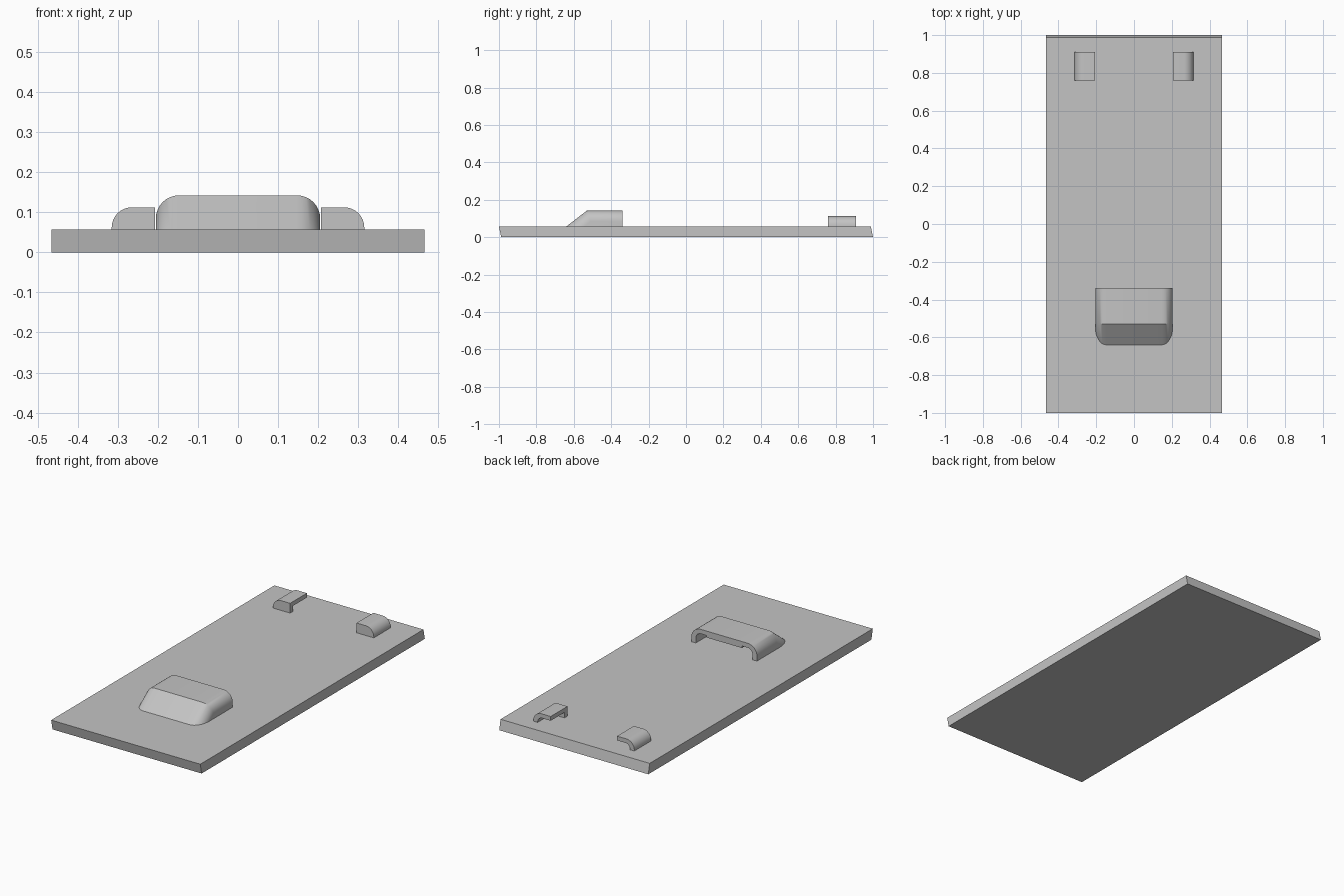
import bpy, bmesh, math

old = bpy.data.objects.get("Cube")
if old:
    bpy.data.objects.remove(old, do_unlink=True)

grey = bpy.data.materials.new("plain grey")
grey.use_nodes = True
colour = (0.55, 0.55, 0.55, 1)
grey.diffuse_color = colour
grey.node_tree.nodes["Principled BSDF"].inputs["Base Color"].default_value = colour

DECK = 0.057


def block(name, x, y, z, lean_front=0.0, lean_back=0.0, radius=0.0, rounded=()):
    """Box whose top front/back edges shift in y; rounded lists (side, edge) pairs."""
    bm = bmesh.new()
    grid = {}
    for i in (0, 1):
        for j in (0, 1):
            for k in (0, 1):
                shift = (lean_back if j else lean_front) * k
                grid[i, j, k] = bm.verts.new((x[i], y[j] + shift, z[k]))
    for axis in range(3):
        for end in (0, 1):
            ring = []
            for a, b in ((0, 0), (1, 0), (1, 1), (0, 1)):
                key = [a, b]
                key.insert(axis, end)
                ring.append(grid[tuple(key)])
            bm.faces.new(ring)
    bmesh.ops.recalc_face_normals(bm, faces=bm.faces)
    edges = []
    for i, kind in rounded:
        pair = (grid[i, 0, 1], grid[i, 1, 1] if kind == "top" else grid[i, 0, 0])
        edges.append(bm.edges.get(pair))
    if edges:
        bmesh.ops.bevel(bm, geom=edges, offset=radius, segments=8,
                        profile=0.5, affect='EDGES')
    mesh = bpy.data.meshes.new(name)
    bm.to_mesh(mesh)
    bm.free()
    mesh.materials.append(grey)
    obj = bpy.data.objects.new(name, mesh)
    bpy.context.collection.objects.link(obj)
    return obj


def activate(obj):
    bpy.ops.object.select_all(action='DESELECT')
    obj.select_set(True)
    bpy.context.view_layer.objects.active = obj


def hollow(obj, cutter):
    cutter.hide_render = True
    mod = obj.modifiers.new("hollow", 'BOOLEAN')
    mod.operation = 'DIFFERENCE'
    mod.solver = 'EXACT'
    mod.object = cutter
    activate(obj)
    bpy.ops.object.modifier_apply(modifier=mod.name)
    bpy.data.objects.remove(cutter, do_unlink=True)
    activate(obj)
    bpy.ops.object.shade_smooth_by_angle(angle=math.radians(30))


# Base plate with slightly raked ends
block("base_plate", (-0.465, 0.465), (-0.988, 1.0), (0, DECK), -0.012, -0.012)

# Front pocket: sloped nose, rounded sides, open at the back
corners = [(i, kind) for i in (0, 1) for kind in ("top", "front")]
pocket = block("front_pocket", (-0.205, 0.205), (-0.64, -0.34), (DECK, 0.142),
               lean_front=0.11, radius=0.058, rounded=corners)
hollow(pocket, block("pocket_cutter", (-0.177, 0.177), (-0.62, -0.3), (0.03, 0.117),
                     lean_front=0.113, radius=0.032, rounded=corners))

# Thicker middle of the pocket roof
block("pocket_roof_pad", (-0.11, 0.11), (-0.5, -0.341), (0.105, 0.12))

# Rear clips: closed at the front and outside, open at the back and inside
for name, side in (("left_clip", 1), ("right_clip", -1)):
    outer = 1 if side > 0 else 0
    clip = block(name, sorted((side * 0.207, side * 0.315)), (0.76, 0.91),
                 (DECK, 0.112), radius=0.05, rounded=[(outer, "top")])
    hollow(clip, block("clip_cutter", sorted((side * 0.15, side * 0.288)), (0.787, 0.95),
                       (0.03, 0.088), radius=0.028, rounded=[(outer, "top")]))
